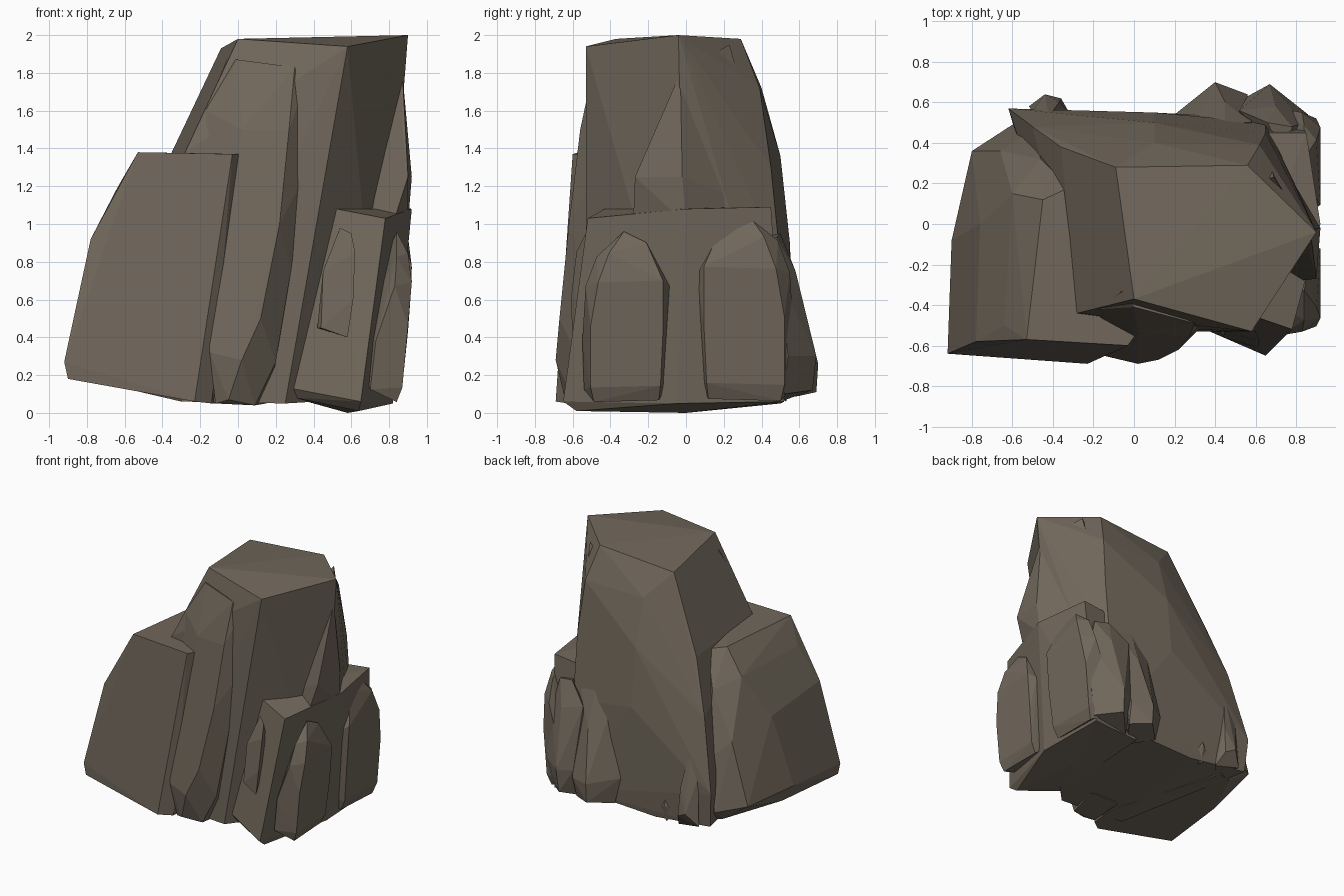
import bpy, bmesh

stone = bpy.data.materials.new("stone")
stone.diffuse_color = (0.165, 0.137, 0.105, 1)


def rock(name, *points):
    """Faceted stone: convex hull around a few corner points."""
    bm = bmesh.new()
    for p in points:
        bm.verts.new(p)
    bmesh.ops.convex_hull(bm, input=bm.verts[:])
    loose = [v for v in bm.verts if not v.link_faces]
    bmesh.ops.delete(bm, geom=loose, context='VERTS')
    bmesh.ops.dissolve_limit(bm, angle_limit=0.05, verts=bm.verts[:], edges=bm.edges[:])
    bmesh.ops.recalc_face_normals(bm, faces=bm.faces[:])
    me = bpy.data.meshes.new(name)
    bm.to_mesh(me)
    bm.free()
    me.materials.append(stone)
    ob = bpy.data.objects.new(name, me)
    bpy.context.collection.objects.link(ob)
    return ob


# Tall central stone with a tilted flat top
rock("main_stone",
     (0.0, -0.37, 1.98), (0.58, -0.53, 1.94), (0.9, -0.04, 2.0), (0.56, 0.29, 1.98), (-0.09, 0.28, 1.93),
     (-0.2, 0.32, 1.66), (0.62, 0.39, 1.72), (0.1, 0.4, 1.72), (-0.28, -0.44, 1.38), (-0.36, 0.38, 1.36),
     (0.65, 0.45, 1.3), (0.1, 0.5, 1.36), (-0.5, 0.48, 0.95), (0.65, 0.5, 0.8), (0.1, 0.55, 0.9),
     (-0.62, 0.57, 0.4), (-0.6, 0.55, 0.13), (-0.1, 0.53, 0.07), (0.65, 0.52, 0.1), (0.75, 0.0, 0.08),
     (0.25, -0.53, 0.05), (-0.3, -0.5, 0.06))

# Bulge on the right side of the tall stone
rock("upper_right_bulge",
     (0.87, -0.03, 1.8), (0.69, 0.23, 1.95), (0.86, -0.06, 1.6), (0.87, -0.15, 1.52), (0.9, -0.27, 1.25),
     (0.92, -0.02, 1.25), (0.66, 0.42, 1.08), (0.66, 0.37, 1.45), (0.9, 0.0, 1.0), (0.82, -0.28, 1.0),
     (0.5, 0.4, 1.0), (0.5, 0.2, 1.7), (0.5, -0.1, 1.0))

# Broad left stone with a flat front and a rounded back
rock("left_stone",
     (-0.53, -0.57, 1.38), (-0.03, -0.6, 1.37), (0.02, -0.53, 1.37), (-0.2, -0.3, 1.37), (-0.45, 0.12, 1.37),
     (-0.32, 0.18, 1.34), (-0.64, -0.5, 1.19), (-0.6, 0.15, 1.18), (-0.46, 0.32, 1.1), (-0.78, -0.58, 0.92),
     (-0.76, 0.0, 0.85), (-0.66, 0.36, 0.75), (-0.5, 0.46, 0.6), (-0.92, -0.64, 0.27), (-0.9, -0.08, 0.3),
     (-0.8, 0.36, 0.27), (-0.6, 0.49, 0.22), (-0.9, -0.64, 0.18), (-0.82, -0.05, 0.17), (-0.6, 0.38, 0.13),
     (-0.45, 0.45, 0.1), (-0.23, -0.69, 0.06), (-0.14, -0.62, 0.05), (-0.12, -0.4, 0.05))

# Slim rounded slab leaning on the front
rock("front_slab",
     (0.3, -0.49, 1.83), (0.0, -0.41, 1.87), (-0.06, -0.33, 1.87), (-0.17, -0.42, 1.6), (0.34, -0.48, 1.7),
     (0.27, -0.56, 1.5), (0.02, -0.54, 1.5), (0.35, -0.49, 1.25), (0.22, -0.62, 1.0), (0.0, -0.55, 1.0),
     (0.28, -0.53, 0.75), (0.12, -0.67, 0.5), (-0.07, -0.62, 0.5), (0.2, -0.56, 0.27), (0.02, -0.69, 0.28),
     (-0.15, -0.65, 0.32), (0.09, -0.58, 0.04), (-0.05, -0.64, 0.07), (-0.12, -0.6, 0.05), (-0.1, -0.3, 0.05),
     (0.15, -0.3, 0.05))

# Lower right stone, a leaning block
rock("right_stone",
     (0.52, -0.43, 1.08), (0.78, -0.52, 1.03), (0.92, 0.0, 1.08), (0.85, 0.45, 1.09), (0.5, 0.45, 1.05),
     (0.28, -0.49, 0.13), (0.65, -0.65, 0.06), (0.64, -0.58, 0.01), (0.3, -0.46, 0.08), (0.82, -0.05, 0.05),
     (0.58, 0.0, 0.0), (0.8, 0.52, 0.06), (0.4, 0.5, 0.05))


# Rounded bulges on the outer face of the lower right stone
def side_bulge(name, y0, y1, top):
    w = y1 - y0
    rock(name, *[(x, y0 + w * t, top * h) for x, t, h in (
        (0.84, 0.48, 1.0), (0.86, 0.75, 0.94), (0.84, 0.15, 0.86), (0.9, 0.3, 0.88), (0.92, 0.17, 0.72),
        (0.92, 0.95, 0.73), (0.83, 0.02, 0.7), (0.86, 1.03, 0.7), (0.9, 0.08, 0.48), (0.9, 0.95, 0.45),
        (0.73, -0.02, 0.4), (0.87, 0.08, 0.14), (0.87, 0.92, 0.15), (0.84, 0.12, 0.06), (0.83, 0.9, 0.07),
        (0.7, 0.0, 0.13), (0.6, 0.5, 0.4), (0.72, 1.0, 0.15))])


side_bulge("side_bulge_front", -0.54, -0.1, 0.96)
side_bulge("side_bulge_back", 0.56, 0.07, 1.06)

# Bulge on the front of the lower right stone
rock("front_bulge",
     (0.54, -0.49, 0.98), (0.6, -0.53, 0.95), (0.62, -0.58, 0.85), (0.45, -0.53, 0.75), (0.61, -0.61, 0.6),
     (0.44, -0.56, 0.45), (0.42, -0.52, 0.45), (0.58, -0.6, 0.4), (0.55, -0.4, 0.7))

# Two rounded stones at the back right
rock("back_right_stone",
     (0.66, 0.5, 0.95), (0.78, 0.48, 0.93), (0.7, 0.58, 0.75), (0.84, 0.5, 0.7), (0.52, 0.56, 0.8),
     (0.67, 0.69, 0.3), (0.86, 0.54, 0.3), (0.56, 0.63, 0.3), (0.66, 0.67, 0.12), (0.82, 0.52, 0.1),
     (0.5, 0.5, 0.06), (0.6, 0.3, 0.06), (0.75, 0.3, 0.9))
rock("back_stone",
     (0.45, 0.5, 0.95), (0.58, 0.5, 0.9), (0.32, 0.53, 0.75), (0.45, 0.6, 0.65), (0.4, 0.7, 0.26),
     (0.2, 0.54, 0.3), (0.56, 0.64, 0.25), (0.4, 0.69, 0.11), (0.25, 0.54, 0.09), (0.55, 0.6, 0.09),
     (0.4, 0.4, 0.06))

# Small shards at the back left
rock("back_left_shard",
     (-0.42, 0.53, 0.75), (-0.5, 0.56, 0.5), (-0.37, 0.6, 0.4), (-0.44, 0.64, 0.22), (-0.36, 0.62, 0.18),
     (-0.52, 0.58, 0.12), (-0.32, 0.55, 0.08), (-0.4, 0.45, 0.1))
rock("small_shard",
     (-0.2, 0.5, 0.4), (-0.2, 0.56, 0.2), (-0.27, 0.53, 0.15), (-0.13, 0.53, 0.15), (-0.2, 0.53, 0.06),
     (-0.2, 0.45, 0.1))
